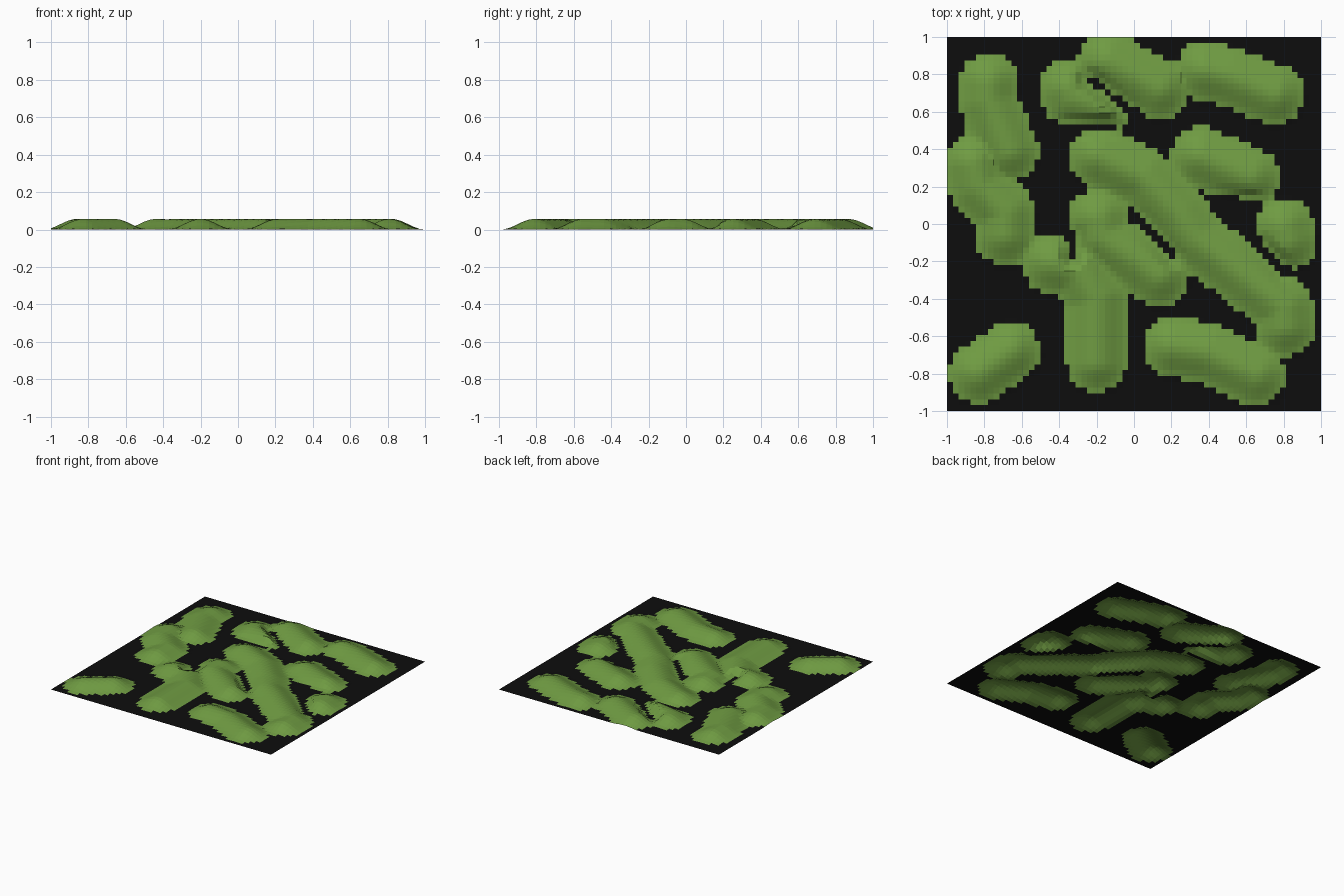
import bpy, bmesh, math
from mathutils import Vector

if "Cube" in bpy.data.objects:
    bpy.data.objects.remove(bpy.data.objects["Cube"])

N = 64          # grid cells per side
H = 0.057       # mound height
R = 0.18        # mound foot radius
EDGE = 0.0025   # green starts above this height

# Ridge centre lines of the winding mounds
RIDGES = [
    [(-0.78, 0.75), (-0.78, 0.66), (-0.67, 0.39)],
    [(-0.86, 0.32), (-0.83, 0.20), (-0.69, 0.06), (-0.69, -0.06)],
    [(-0.14, 0.87), (0.13, 0.72)],
    [(-0.35, 0.72), (-0.33, 0.68), (-0.16, 0.63)],
    [(-0.19, 0.36), (0.05, 0.25), (0.24, 0.05), (0.33, -0.08),
     (0.45, -0.17), (0.80, -0.45), (0.81, -0.55)],
    [(0.36, 0.36), (0.62, 0.25)],
    [(0.80, -0.02), (0.82, -0.09)],
    [(0.38, 0.82), (0.50, 0.79), (0.75, 0.69)],
    [(-0.19, 0.03), (-0.17, -0.07), (0.02, -0.20), (0.13, -0.28)],
    [(-0.44, -0.21), (-0.30, -0.24), (-0.20, -0.40), (-0.20, -0.74)],
    [(0.21, -0.66), (0.40, -0.69), (0.65, -0.81)],
    [(-0.83, -0.80), (-0.66, -0.68)],
]
# Narrow black gullies between neighbouring mounds
GAPS = [
    [(-0.25, 0.78), (-0.02, 0.60)],
    [(-0.36, 0.52), (-0.13, 0.52)],
    [(-0.33, -0.17), (-0.33, -0.06)],
    [(0.45, 0.13), (0.64, 0.12)],
    [(0.62, -0.06), (0.80, -0.25)],
    [(0.02, 0.03), (0.21, -0.18)],
]


def dist(p, line):
    best = 9.0
    for a, b in zip(line, line[1:]):
        a, b = Vector(a), Vector(b)
        d = b - a
        t = max(0.0, min(1.0, (p - a).dot(d) / d.length_squared))
        best = min(best, (p - a - d * t).length)
    return best


def height(x, y):
    p = Vector((x, y))
    d = min(dist(p, r) for r in RIDGES)
    h = H * 0.5 * (1 + math.cos(math.pi * d / R)) if d < R else 0.0
    g = min(dist(p, s) for s in GAPS)
    return h * min(1.0, max(0.0, (g - 0.02) / 0.05))


def material(name, rgb):
    m = bpy.data.materials.new(name)
    m.diffuse_color = (*rgb, 1)
    m.use_nodes = True
    m.node_tree.nodes["Principled BSDF"].inputs["Base Color"].default_value = m.diffuse_color
    return m


# Ground sheet raised into mounds
bm = bmesh.new()
bmesh.ops.create_grid(bm, x_segments=N, y_segments=N, size=1.0)
for v in bm.verts:
    v.co.z = height(v.co.x, v.co.y)

# Green on the mounds, black on the flat ground
for f in bm.faces:
    f.material_index = int(sum(v.co.z for v in f.verts) / 4 > EDGE)
bm.normal_update()

mesh = bpy.data.meshes.new("ground_with_mounds")
bm.to_mesh(mesh)
bm.free()
mesh.materials.append(material("black ground", (0.004, 0.004, 0.004)))
mesh.materials.append(material("grass green", (0.16, 0.33, 0.055)))
ob = bpy.data.objects.new("ground_with_mounds", mesh)
bpy.context.collection.objects.link(ob)
